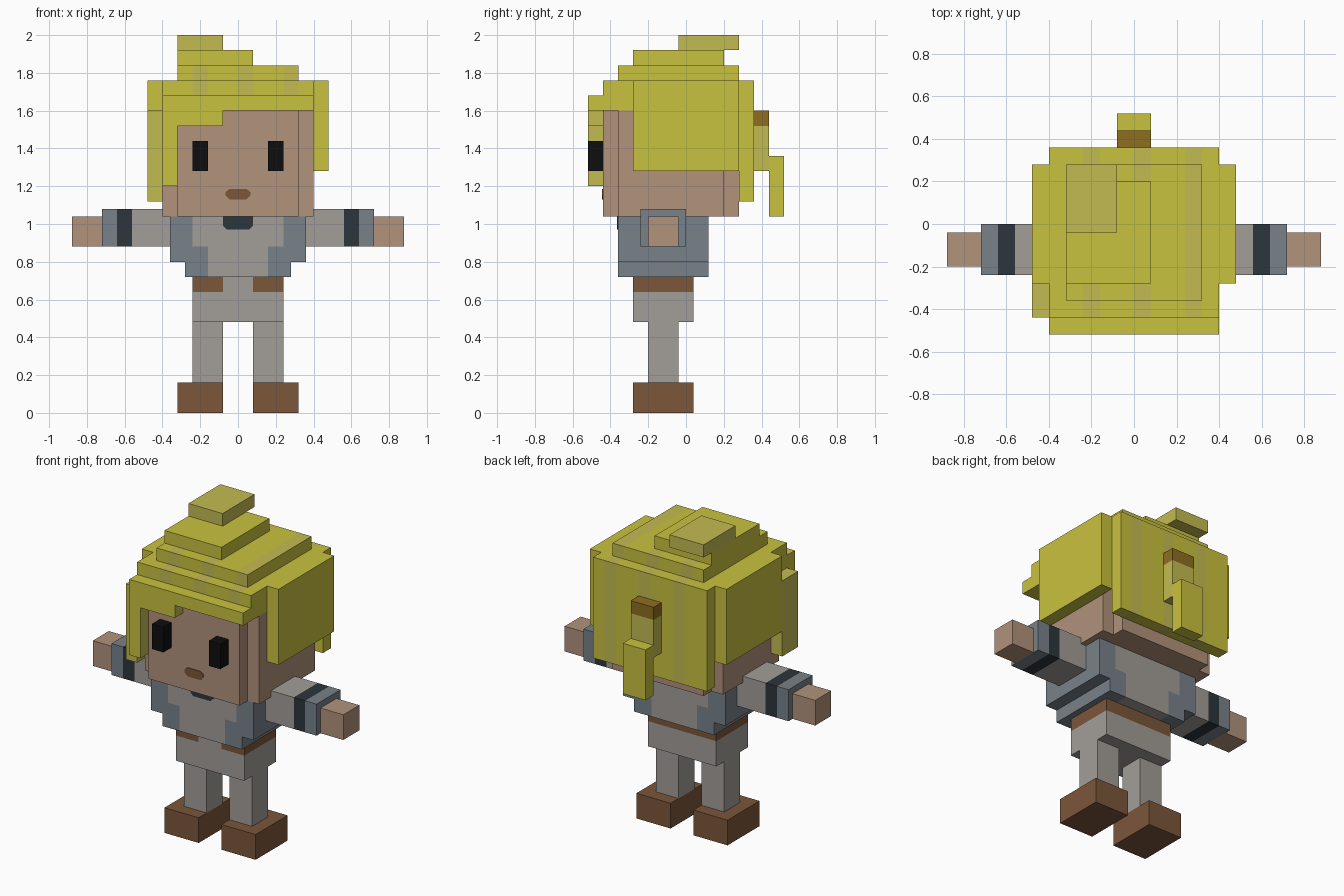
import bpy, bmesh
from mathutils import Vector

cube = bpy.data.objects.get("Cube")
if cube:
    bpy.data.objects.remove(cube, do_unlink=True)


def linear(c):
    c /= 255
    return c / 12.92 if c <= 0.04045 else ((c + 0.055) / 1.055) ** 2.4


def material(name, *rgb):
    m = bpy.data.materials.new(name)
    m.use_nodes = True
    col = [linear(c) for c in rgb] + [1]
    m.diffuse_color = col
    m.node_tree.nodes["Principled BSDF"].inputs["Base Color"].default_value = col
    return m


YELLOW = material("yellow_hair", 201, 194, 62)
PALE = material("pale_hair", 196, 187, 82)
SKIN = material("skin", 178, 147, 124)
BLACK = material("eye_black", 14, 14, 14)
BROWN = material("leather_brown", 124, 86, 58)
BAND = material("hair_band_brown", 141, 109, 32)
GREY = material("cloth_grey", 162, 158, 152)
BLUE = material("cloth_blue_grey", 120, 130, 138)
DARK = material("cloth_dark", 44, 54, 60)


def finish(name, bm, mats, rule=None):
    """Turn a bmesh into an object; rule(centre, normal) gives the material slot."""
    bmesh.ops.recalc_face_normals(bm, faces=bm.faces[:])
    for f in bm.faces:
        f.material_index = int(rule(f.calc_center_median(), f.normal)) if rule else 0
    me = bpy.data.meshes.new(name)
    bm.to_mesh(me)
    bm.free()
    for m in mats:
        me.materials.append(m)
    ob = bpy.data.objects.new(name, me)
    bpy.context.collection.objects.link(ob)


def box(name, x, y, z, *mats, rule=None, xcuts=(), zcuts=()):
    """Box from (min, max) ranges, optionally sliced for colour changes."""
    bm = bmesh.new()
    bmesh.ops.create_cube(bm, size=1)
    for v in bm.verts:
        v.co = [r[0] if c < 0 else r[1] for r, c in zip((x, y, z), v.co)]
    for axis, cuts in ((Vector((1, 0, 0)), xcuts), (Vector((0, 0, 1)), zcuts)):
        for c in cuts:
            bmesh.ops.bisect_plane(bm, geom=bm.verts[:] + bm.edges[:] + bm.faces[:],
                                   plane_co=axis * c, plane_no=axis)
    finish(name, bm, mats, rule)


def plate(name, outline, y, mat):
    """Thin plate facing the front, from an xz outline."""
    bm = bmesh.new()
    face = bm.faces.new([bm.verts.new((px, y, pz)) for px, pz in outline])
    ext = bmesh.ops.extrude_face_region(bm, geom=[face])
    for v in ext["geom"]:
        if isinstance(v, bmesh.types.BMVert):
            v.co.y -= 0.004
    finish(name, bm, [mat])


def sym(r):
    return (-r, r)


# Legs, arms and eyes, once per side
for s, side in ((1, "left"), (-1, "right")):
    def span(a, b):
        return tuple(sorted((s * a, s * b)))
    box(side + "_shoe", span(0.08, 0.32), (-0.28, 0.04), (0, 0.16), BROWN)
    box(side + "_leg", span(0.08, 0.24), (-0.2, -0.04), (0.16, 0.48), GREY)
    box(side + "_sleeve", span(0.36, 0.56), (-0.24, 0), (0.88, 1.08), GREY)
    box(side + "_arm_stripe", span(0.56, 0.64), (-0.24, 0), (0.88, 1.08), DARK)
    box(side + "_cuff", span(0.64, 0.72), (-0.24, 0), (0.88, 1.08), BLUE)
    box(side + "_hand", span(0.72, 0.88), (-0.2, -0.04), (0.88, 1.04), SKIN)
    box(side + "_eye", span(0.16, 0.24), (-0.52, -0.44), (1.28, 1.44), BLACK)

# Hips and belt, open at the front buckle
box("hips", sym(0.24), (-0.28, 0.04), (0.48, 0.64), GREY)
box("belt", sym(0.24), (-0.28, 0.04), (0.64, 0.72), BROWN, GREY, xcuts=sym(0.08),
    rule=lambda c, n: n.y < -0.5 and abs(c.x) < 0.08)


# Jacket with blue sides widening toward the hem
def jacket(c, n):
    return abs(c.x) > 0.24 or (abs(c.x) > 0.16 and c.z < 0.88)


body_cuts = sym(0.24) + sym(0.16)
box("jacket_hem", sym(0.28), (-0.36, 0.12), (0.72, 0.8), GREY, BLUE,
    rule=jacket, xcuts=body_cuts)
box("jacket", sym(0.36), (-0.36, 0.12), (0.8, 1.04), GREY, BLUE,
    rule=jacket, xcuts=body_cuts, zcuts=(0.88,))
plate("collar", [(-0.08, 1.04), (-0.08, 0.99), (-0.06, 0.97), (0.06, 0.97),
                 (0.08, 0.99), (0.08, 1.04)], -0.36, DARK)

# Head with stepped corners
box("head", sym(0.4), (-0.36, 0.2), (1.04, 1.6), SKIN)
box("face", sym(0.32), (-0.44, -0.36), (1.04, 1.6), SKIN)
box("head_back", sym(0.32), (0.2, 0.28), (1.04, 1.6), SKIN)
plate("mouth", [(-0.065, 1.15), (-0.045, 1.13), (0.045, 1.13), (0.065, 1.15),
                (0.065, 1.17), (0.045, 1.185), (-0.045, 1.185), (-0.065, 1.17)],
      -0.44, BROWN)


# Hair cap layers with paler strands
def strands(c, n):
    return abs(n.x) < 0.5 and any(a < c.x < a + 0.08 for a in (-0.24, 0, 0.24))


strand_cuts = (-0.24, -0.16, 0, 0.08, 0.24, 0.32)
for name, x, y, z in (("hair_cap", sym(0.4), (-0.44, 0.28), (1.6, 1.76)),
                      ("hair_back", sym(0.4), (0.28, 0.36), (1.12, 1.76)),
                      ("hair_top", sym(0.32), (-0.36, 0.28), (1.76, 1.84))):
    box(name, x, y, z, YELLOW, PALE, rule=strands, xcuts=strand_cuts)
box("hair_crown", (-0.32, 0.08), (-0.28, 0.2), (1.84, 1.92), YELLOW)
box("hair_tuft", (-0.32, -0.08), (-0.04, 0.28), (1.92, 2), PALE)

# Side panels, fringe and front locks
box("left_hair_panel", (0.4, 0.48), (-0.28, 0.28), (1.28, 1.76), YELLOW)
box("right_hair_panel", (-0.48, -0.4), (-0.28, 0.28), (1.28, 1.76), YELLOW)
box("right_hair_lock", (-0.48, -0.4), (-0.44, -0.28), (1.12, 1.6), PALE)
box("fringe", sym(0.4), (-0.52, -0.44), (1.6, 1.68), YELLOW)


def inner_side(c, n):
    return n.x > 0.5


box("fringe_tip", (-0.32, -0.08), (-0.52, -0.44), (1.52, 1.6), YELLOW, PALE, rule=inner_side)
box("front_lock", (-0.4, -0.32), (-0.52, -0.44), (1.2, 1.6), YELLOW, PALE, rule=inner_side)

# Ponytail
box("ponytail_band", sym(0.08), (0.36, 0.44), (1.52, 1.6), BAND)
box("ponytail_root", sym(0.08), (0.36, 0.44), (1.28, 1.52), PALE)
box("ponytail_end", sym(0.08), (0.44, 0.52), (1.04, 1.36), YELLOW)
